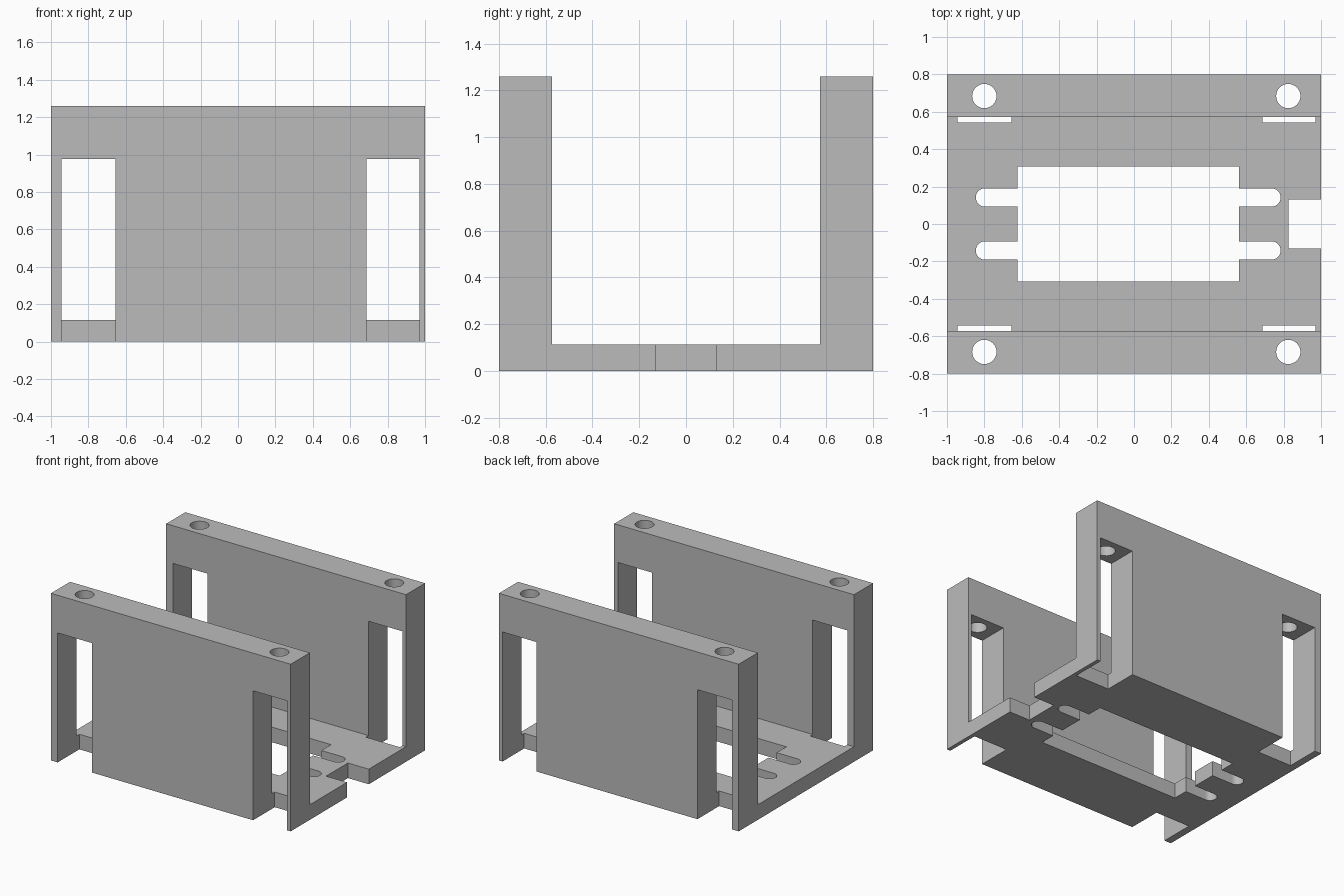
import bpy, bmesh, math
from mathutils import Vector

cube = bpy.data.objects.get("Cube")
if cube:
    bpy.data.objects.remove(cube, do_unlink=True)

HALF_X, HALF_Y, TOP = 1.0, 0.8, 1.26
FLOOR, WALL_IN = 0.114, 0.573
HOLE_X, HOLE_Y, HOLE_R = (-0.8, 0.825), 0.684, 0.065
WINDOWS = ((-0.944, -0.656), (0.686, 0.97))

grey = bpy.data.materials.new("plain grey")
grey.use_nodes = True
grey.diffuse_color = (0.5, 0.5, 0.5, 1)
grey.node_tree.nodes["Principled BSDF"].inputs["Base Color"].default_value = (0.5, 0.5, 0.5, 1)


def prism(name, outline, offset):
    """Extrude a closed outline of 3D points along an offset."""
    bm = bmesh.new()
    face = bm.faces.new([bm.verts.new(p) for p in outline])
    new = bmesh.ops.extrude_face_region(bm, geom=[face])["geom"]
    verts = [v for v in new if isinstance(v, bmesh.types.BMVert)]
    bmesh.ops.translate(bm, verts=verts, vec=Vector(offset))
    bmesh.ops.recalc_face_normals(bm, faces=bm.faces[:])
    mesh = bpy.data.meshes.new(name)
    bm.to_mesh(mesh)
    bm.free()
    mesh.materials.append(grey)
    obj = bpy.data.objects.new(name, mesh)
    bpy.context.collection.objects.link(obj)
    return obj


def box(name, x0, x1, y0, y1, z0, z1):
    return prism(name, [(x0, y0, z0), (x1, y0, z0), (x1, y1, z0), (x0, y1, z0)], (0, 0, z1 - z0))


def slot(name, x0, x1, y, r, z0, z1, steps=16):
    """Round-ended vertical prism; x0 and x1 are the end centres."""
    ends = []
    for cx, start in ((x1, -math.pi / 2), (x0, math.pi / 2)):
        for i in range(steps + 1):
            if x0 == x1 and i == steps:
                continue
            a = start + math.pi * i / steps
            ends.append((cx + r * math.cos(a), y + r * math.sin(a), z0))
    return prism(name, ends, (0, 0, z1 - z0))


# U-shaped body: floor and two walls in one profile
half = [(HALF_Y, 0), (HALF_Y, TOP), (WALL_IN, TOP), (WALL_IN, FLOOR)]
section = half + [(-y, z) for y, z in reversed(half)]
bracket = prism("bracket_body", [(-HALF_X, y, z) for y, z in section], (2 * HALF_X, 0, 0))

cutters = [
    # floor opening and cable notch on the left edge
    box("opening_cutter", -0.623, 0.562, -0.307, 0.307, -0.1, 0.3),
    box("notch_cutter", 0.826, 1.1, -0.13, 0.13, -0.1, 0.3),
]
for side in (-1, 1):
    # adjustment slots reaching past both ends of the opening
    cutters.append(slot("slot_cutter", -0.797, 0.735, side * 0.142, 0.049, -0.1, 0.3))
    # wall windows, open at the bottom and biting slightly into the floor
    for x0, x1 in WINDOWS:
        y0, y1 = sorted((side * 0.542, side * 0.9))
        cutters.append(box("window_cutter", x0, x1, y0, y1, -0.1, 0.976))
    # vertical screw holes from the wall top down into each window
    for x in HOLE_X:
        cutters.append(slot("screw_hole_cutter", x, x, side * HOLE_Y, HOLE_R, 0.9, 1.4))

for cutter in cutters:
    cutter.hide_render = True
    mod = bracket.modifiers.new("cut", "BOOLEAN")
    mod.operation = "DIFFERENCE"
    mod.solver = "EXACT"
    mod.object = cutter

# Bake the cuts and drop the helpers
bpy.context.view_layer.update()
result = bpy.data.meshes.new_from_object(
    bracket.evaluated_get(bpy.context.evaluated_depsgraph_get()))
bracket.modifiers.clear()
bracket.data = result
for cutter in cutters:
    bpy.data.objects.remove(cutter, do_unlink=True)
result.materials.clear()
result.materials.append(grey)
for poly in result.polygons:
    poly.material_index = 0

# Smooth hole walls, sharp edges elsewhere
bpy.ops.object.select_all(action="DESELECT")
bracket.select_set(True)
bpy.context.view_layer.objects.active = bracket
bpy.ops.object.shade_smooth_by_angle(angle=math.radians(30))
